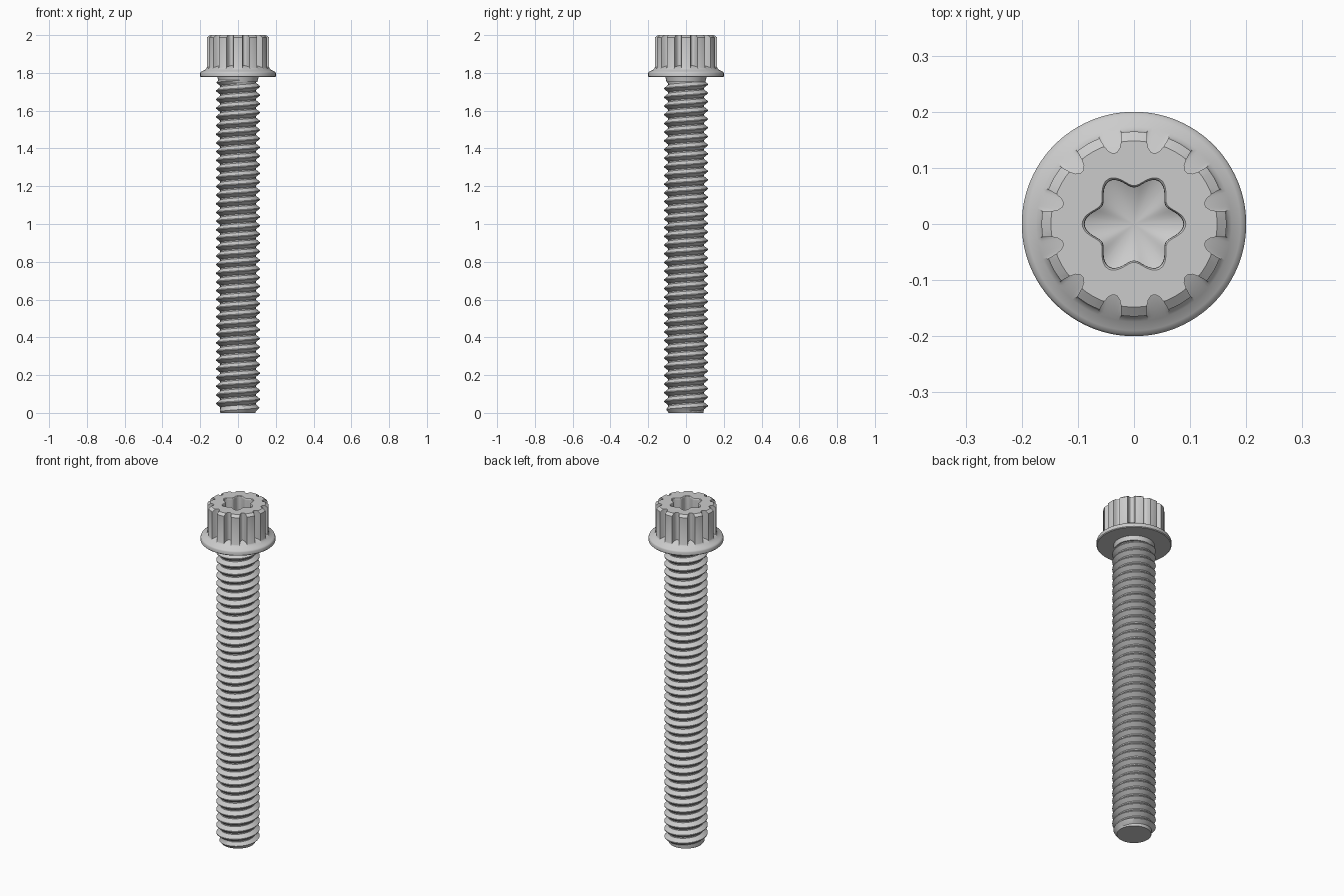
import bpy, bmesh, math

if "Cube" in bpy.data.objects:
    bpy.data.objects.remove(bpy.data.objects["Cube"])

steel = bpy.data.materials.new("steel grey")
steel.diffuse_color = (0.6, 0.6, 0.6, 1)
steel.use_nodes = True
steel.node_tree.nodes["Principled BSDF"].inputs["Base Color"].default_value = steel.diffuse_color


def finish(name, bm, angle):
    bmesh.ops.remove_doubles(bm, verts=bm.verts, dist=0.0002)
    bmesh.ops.recalc_face_normals(bm, faces=bm.faces)
    me = bpy.data.meshes.new(name)
    bm.to_mesh(me)
    bm.free()
    ob = bpy.data.objects.new(name, me)
    bpy.context.collection.objects.link(ob)
    me.materials.append(steel)
    bpy.ops.object.select_all(action='DESELECT')
    ob.select_set(True)
    bpy.context.view_layer.objects.active = ob
    bpy.ops.object.shade_smooth_by_angle(angle=math.radians(angle))
    return ob


def bridge(bm, a, b):
    n = len(a)
    for i in range(n):
        j = (i + 1) % n
        bm.faces.new((a[i], a[j], b[j], b[i]))


# Head: stacked rings sharing one set of angles (12 splines of 30 degrees)
half = [(0, .165), (4, .1645), (8.05, .1646), (9.1, .147), (10.8, .137), (13, .132), (15, .131)]
tooth = half + [(30 - a, r) for a, r in half[-2:0:-1]]
spline = [(math.radians(30 * k + a), r) for k in range(12) for a, r in tooth]
angles = [a for a, r in spline]

bm = bmesh.new()


def ring(rz):
    """rz(angle, spline radius) gives the radius and height of each point"""
    out = []
    for a, s in spline:
        r, z = rz(a, s)
        out.append(bm.verts.new((r * math.cos(a), r * math.sin(a), z)))
    return out


def star(a):
    return 0.0765 + 0.0115 * math.cos(6 * a)


rings = []
# round flange
for r, z in [(.09, 1.778), (.196, 1.778), (.2, 1.782), (.2, 1.799), (.197, 1.805),
             (.19, 1.809), (.174, 1.817), (.167, 1.824)]:
    rings.append(ring(lambda a, s: (r, z)))
# spline wall with chamfered top
rings.append(ring(lambda a, s: (s, 1.828 + (.166 - s) * .3)))
rings.append(ring(lambda a, s: (s, 2 - max(0, s - .148) * .75)))
rings.append(ring(lambda a, s: (min(s, .148), 2)))
# six-lobed socket with a soft rim
for grow, z in [(1.05, 2), (1.01, 1.997), (1, 1.99), (1, 1.89)]:
    rings.append(ring(lambda a, s: (star(a) * grow, z)))
for a, b in zip(rings, rings[1:]):
    bridge(bm, a, b)
tip = bm.verts.new((0, 0, 1.86))
last = rings[-1]
for i in range(len(last)):
    bm.faces.new((last[i], last[(i + 1) % len(last)], tip))
bm.faces.new(rings[0])
finish("head", bm, 35)

# Threaded shank: right-hand helix, limited by end chamfers
SEG, PITCH, TOP = 64, 0.046, 1.79
ROOT, CREST = 0.094, 0.116
profile = [(0, ROOT), (.14, ROOT), (.52, CREST), (.62, CREST)]


def limit(z):
    low = ROOT - .002 + z * .75
    high = ROOT + .008 + max(0, 1.765 - z) * .8
    return min(low, high)


bm = bmesh.new()
columns = []
turns = int(TOP / PITCH) + 3
for i in range(SEG + 1):
    t = i / SEG
    a = t * math.tau
    col = []
    for k in range(-2, turns):
        for p, r in profile:
            z = min(max((k + p + t) * PITCH, 0), TOP)
            r = ROOT - .002 if z in (0, TOP) else min(r, limit(z))
            col.append(bm.verts.new((r * math.cos(a), r * math.sin(a), z)))
    columns.append(col)
for a, b in zip(columns, columns[1:]):
    for j in range(len(a) - 1):
        bm.faces.new((a[j], b[j], b[j + 1], a[j + 1]))
bmesh.ops.remove_doubles(bm, verts=bm.verts, dist=0.0002)
# flat end
bmesh.ops.holes_fill(bm, edges=[e for e in bm.edges if e.is_boundary], sides=0)
finish("threaded_shank", bm, 30)

# Neck under the flange
bm = bmesh.new()
bmesh.ops.create_cone(bm, cap_ends=True, segments=64, radius1=.103, radius2=.11, depth=.03)
bmesh.ops.translate(bm, verts=bm.verts, vec=(0, 0, 1.768))
finish("neck", bm, 40)
